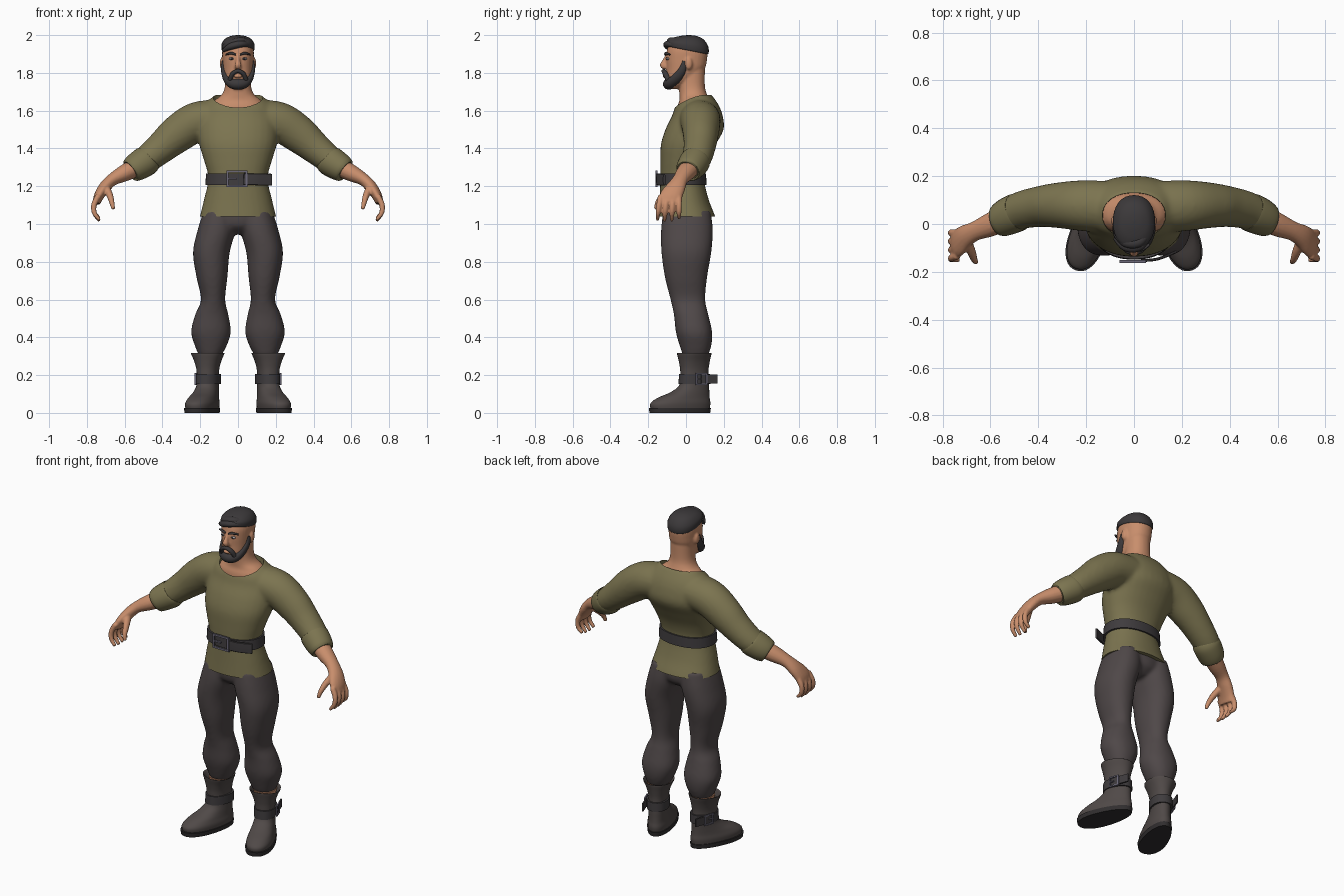
import bpy, bmesh
from math import sin, cos, pi, radians
from mathutils import Vector, Matrix

cube = bpy.data.objects.get("Cube")
if cube:
    bpy.data.objects.remove(cube, do_unlink=True)


def material(name, *rgb):
    m = bpy.data.materials.new(name)
    m.use_nodes = True
    m.diffuse_color = (*rgb, 1)
    bsdf = m.node_tree.nodes["Principled BSDF"]
    bsdf.inputs["Base Color"].default_value = (*rgb, 1)
    bsdf.inputs["Roughness"].default_value = 0.8
    return m


SKIN = material("skin", .58, .27, .15)
SHIRT = material("olive cloth", .2, .175, .08)
CLOTH = material("dark trousers", .078, .064, .065)
BOOT = material("boot leather", .08, .067, .064)
BELT = material("belt leather", .05, .045, .048)
HAIR = material("dark hair", .045, .041, .043)
METAL = material("dull metal", .15, .14, .19)
SOLE = material("sole rubber", .03, .027, .028)
EYE = material("eye grey", .38, .36, .38)


def spline(keys, steps):
    """Smoothly interpolate a list of equal-length tuples."""
    out = []
    for i in range(len(keys) - 1):
        a, b, c, d = (keys[min(max(i + k, 0), len(keys) - 1)] for k in (-1, 0, 1, 2))
        for s in range(steps):
            t = s / steps
            out.append([q + .5 * t * (r - p + t * (2*p - 5*q + 4*r - w + t * (3*(q - r) + w - p)))
                        for p, q, r, w in zip(a, b, c, d)])
    return out + [list(keys[-1])]


def oval(n, power):
    for k in range(n):
        c, s = cos(2 * pi * k / n), sin(2 * pi * k / n)
        f = (abs(c) ** power + abs(s) ** power) ** (-1 / power)
        yield c * f, s * f


def stack(keys, steps=5, n=32, power=2.2, egg=0):
    """Level rings from (z, x, y, x radius, y radius)."""
    return [[Vector((x + rx * c * (1 - egg * s), y + ry * s, z)) for c, s in oval(n, power)]
            for z, x, y, rx, ry in spline(keys, steps)]


def tube(keys, steps=5, n=16, power=2):
    """Rings along a path of (x, y, z, height radius, depth radius)."""
    pts = spline(keys, steps)
    rings = []
    for i, p in enumerate(pts):
        t = (Vector(pts[min(i + 1, len(pts) - 1)][:3]) - Vector(pts[max(i - 1, 0)][:3])).normalized()
        b = Vector((0, 1, 0))
        b = (b - t * b.dot(t)).normalized()
        side = b.cross(t)
        rings.append([Vector(p[:3]) + side * p[3] * c + b * p[4] * s for c, s in oval(n, power)])
    return rings


def ball(x, y, z, rx, ry, rz):
    angles = [pi * (k / 10 - .5) for k in range(11)]
    return stack([(z + rz * sin(a), x, y, rx * cos(a) + .0005, ry * cos(a) + .0005) for a in angles], 1, 16, 2)


def box(x, y, z, w, d, h):
    return [[Vector((x + i * w, y + j * d, z + k * h)) for i, j in ((-1, -1), (1, -1), (1, 1), (-1, 1))]
            for k in (-1, 1)]


def buckle(x, y, z, w, h, t):
    """Rectangular frame with a prong, facing the front."""
    return ([box(x, y, z + s * h, w + t, t, t) for s in (-1, 1)]
            + [box(x + s * w, y, z, t, t, h) for s in (-1, 1)]
            + [box(x - w / 2, y, z, w / 2, t, t * .7)])


def place(rings, angle, x, y):
    m = Matrix.Translation((x, y, 0)) @ Matrix.Rotation(radians(angle), 4, 'Z')
    return [[m @ v for v in r] for r in rings]


def flip(rings):
    return [[Vector((-v.x, v.y, v.z)) for v in r] for r in rings]


def modify(ob, kind, **settings):
    mod = ob.modifiers.new(kind.title(), kind)
    for key, value in settings.items():
        setattr(mod, key, value)
    bpy.ops.object.modifier_apply(modifier=mod.name)


def build(name, mat, parts, voxel=0, smooth=3, cutters=()):
    """Make one object from closed lofts, fused when a voxel size is given."""
    bm = bmesh.new()
    for rings in parts:
        loops = [[bm.verts.new(v) for v in r] for r in rings]
        n = len(loops[0])
        for a, b in zip(loops, loops[1:]):
            for k in range(n):
                bm.faces.new((a[k], a[(k + 1) % n], b[(k + 1) % n], b[k]))
        bm.faces.new(loops[0][::-1])
        bm.faces.new(loops[-1])
    bmesh.ops.recalc_face_normals(bm, faces=bm.faces)
    mesh = bpy.data.meshes.new(name)
    bm.to_mesh(mesh)
    bm.free()
    mesh.materials.append(mat)
    ob = bpy.data.objects.new(name, mesh)
    bpy.context.collection.objects.link(ob)
    for other in bpy.context.selected_objects:
        other.select_set(False)
    ob.select_set(True)
    bpy.context.view_layer.objects.active = ob
    if voxel:
        modify(ob, 'REMESH', mode='VOXEL', voxel_size=voxel)
        modify(ob, 'SMOOTH', factor=.5, iterations=smooth)
    for cutter in cutters:
        modify(ob, 'BOOLEAN', operation='DIFFERENCE', object=cutter, solver='EXACT')
        bpy.data.objects.remove(cutter, do_unlink=True)
        bpy.context.view_layer.objects.active = ob
        ob.select_set(True)
    bpy.ops.object.shade_smooth_by_angle(angle=radians(42))
    return ob


def pair(name, mat, parts, **kw):
    build("left_" + name, mat, parts, **kw)
    build("right_" + name, mat, [flip(p) for p in parts], **kw)


# Shirt: torso and sleeves fused, then cut for neckline and hem
neck_cut = build("neckline_cutter", SHIRT, [stack([(1.57, 0, .035, .128, .093), (1.9, 0, .035, .14, .1)], 1)])
hem_cut = build("hem_cutter", SHIRT, [box(0, 0, .9, .5, .5, .14)])
torso = stack([(1.0, 0, .008, .21, .155), (1.04, 0, .005, .202, .15), (1.13, 0, -.01, .18, .13),
               (1.24, 0, -.02, .157, .116), (1.33, 0, -.012, .178, .124), (1.42, 0, .012, .205, .145),
               (1.5, 0, .045, .215, .154), (1.57, 0, .06, .205, .135), (1.63, 0, .06, .18, .113),
               (1.685, 0, .065, .12, .07)])
sleeve = tube([(.1, .07, 1.56, .1, .11), (.22, .077, 1.54, .105, .106), (.32, .078, 1.477, .1, .095),
               (.4, .072, 1.41, .086, .085), (.48, .055, 1.345, .074, .078), (.545, .025, 1.3, .064, .066)], n=24)
build("shirt", SHIRT, [torso, sleeve, flip(sleeve)], voxel=.011, smooth=6, cutters=(neck_cut, hem_cut))
pair("rolled_cuff", SHIRT, [tube([(.478, .054, 1.345, .07, .07), (.487, .05, 1.335, .08, .08),
                                  (.53, .03, 1.307, .076, .078), (.562, .012, 1.287, .067, .069),
                                  (.568, .009, 1.283, .055, .057)], n=24)])

# Trousers: hips and two legs fused
leg = stack([(1.07, .1, .005, .082, .125), (.97, .113, .005, .1, .137), (.85, .141, .002, .097, .132),
             (.72, .138, 0, .082, .112), (.6, .132, .01, .064, .092), (.52, .139, .027, .088, .091),
             (.43, .143, .042, .105, .096), (.36, .144, .05, .086, .085), (.3, .148, .05, .058, .065)])
hips = stack([(.945, 0, .01, .04, .07), (.99, 0, .008, .12, .12), (1.06, 0, .005, .178, .125),
              (1.1, 0, 0, .16, .11)])
build("trousers", CLOTH, [hips, leg, flip(leg)], voxel=.011, smooth=5)

# Belt with buckle and loose tail
build("belt", BELT, [stack([(1.207, 0, -.02, .173, .129), (1.268, 0, -.02, .169, .126)], 1, 40)])
build("belt_tail", BELT, [tube([(.03, -.153, 1.238, .031, .006), (.1, -.146, 1.236, .031, .006),
                                (.178, -.115, 1.235, .031, .006)], power=7)])
build("belt_buckle", METAL, buckle(-.005, -.157, 1.24, .05, .038, .0055))

# Head: skull, neck, nose and ears fused
skull = stack([(1.715, 0, -.065, .03, .025), (1.735, 0, -.055, .052, .045), (1.77, 0, -.03, .068, .073),
               (1.82, 0, -.003, .078, .1), (1.87, 0, .003, .082, .108), (1.92, 0, .006, .083, .107),
               (1.96, 0, .008, .07, .092), (1.98, 0, .01, .045, .06), (1.988, 0, .01, .01, .02)])
neck = stack([(1.55, 0, .05, .15, .1), (1.62, 0, .045, .145, .09), (1.655, 0, .045, .122, .08),
              (1.685, 0, .038, .086, .073), (1.73, 0, .031, .069, .069), (1.82, 0, .03, .066, .07)])
nose = tube([(0, -.098, 1.893, .009, .01), (0, -.112, 1.865, .011, .013), (0, -.121, 1.84, .018, .017),
             (0, -.108, 1.827, .016, .012)])
ear = ball(.084, .014, 1.85, .012, .02, .033)
build("head", SKIN, [skull, neck, nose, ear, flip(ear)], voxel=.0065, smooth=2)
pair("eye", EYE, [ball(.034, -.094, 1.875, .014, .011, .007)])
pair("iris", HAIR, [ball(.033, -.103, 1.875, .006, .004, .006)])
pair("eyebrow", HAIR, [tube([(.011, -.109, 1.896, .005, .006), (.035, -.106, 1.904, .007, .007),
                             (.064, -.086, 1.897, .004, .006)])])

# Hair cap tilted up at the front, with a side-swept fringe
cap = stack([(1.918, 0, .008, .08, .1), (1.925, 0, .008, .087, .111), (1.955, 0, .01, .086, .108),
             (1.982, 0, .013, .066, .08), (1.996, 0, .015, .035, .04), (2.0, 0, .015, .004, .004)])
for ring in cap:
    for v in ring:
        v.z -= .2 * (v.y - .01) * min(1, (2.0 - v.z) / .06)
locks = [tube([(.06, -.035 - d, 1.962 - d, .012, .014), (.02, -.075 - d, 1.97 - d, .018, .022),
               (-.035, -.077 - d, 1.958 - d, .018, .02), (-.078, -.04 - d, 1.935 - d, .009, .012)])
         for d in (0, .017)]
build("hair", HAIR, [cap] + locks)

# Beard along the jaw, moustache and lower lip
jaw = [(.081, -.006, 1.862, .006, .012), (.078, -.02, 1.815, .012, .02), (.062, -.05, 1.772, .019, .027),
       (.035, -.08, 1.747, .027, .03)]
mirrored = [(-k[0], *k[1:]) for k in jaw[::-1]]
build("beard", HAIR, [tube(jaw + [(0, -.09, 1.741, .03, .032)] + mirrored, n=20)])
build("moustache", HAIR, [tube([(-.044, -.09, 1.758, .012, .014), (-.028, -.109, 1.795, .012, .014),
                                (0, -.117, 1.81, .01, .013), (.028, -.109, 1.795, .012, .014),
                                (.044, -.09, 1.758, .012, .014)])])
build("mouth", SKIN, [ball(0, -.107, 1.784, .021, .015, .012)])

# Forearms and hands: palm, four curled fingers and thumb fused
hand = [tube([(.53, .03, 1.305, .05, .054), (.6, -.003, 1.27, .045, .05), (.665, -.03, 1.235, .033, .041),
              (.705, -.052, 1.195, .032, .05), (.735, -.078, 1.15, .027, .06), (.75, -.085, 1.112, .021, .058)])]
for i in range(4):
    y, reach = -.037 - .032 * i, (.014, .002, 0, .006)[i]
    hand.append(tube([(.738, y, 1.15, .016, .016), (.762, y - .003 * i, 1.103, .015, .015),
                      (.76, y - .005 * i, 1.058, .013, .013), (.732, y - .006 * i, 1.016 + reach, .009, .009)]))
hand.append(tube([(.7, -.07, 1.195, .02, .025), (.68, -.115, 1.155, .018, .02),
                  (.668, -.148, 1.115, .014, .015), (.66, -.16, 1.078, .01, .01)]))
pair("forearm_and_hand", SKIN, hand, voxel=.006, smooth=2)

# Boots, turned outward, each with a sole, a strap and a side buckle
TURN, BX, BY = 20, .157, .045
boot = stack([(.015, 0, -.08, .07, .162), (.05, 0, -.079, .073, .166), (.08, 0, -.06, .066, .143),
              (.11, 0, -.025, .059, .106), (.15, 0, 0, .054, .08), (.22, 0, 0, .055, .076),
              (.27, 0, 0, .067, .082), (.313, 0, 0, .086, .09), (.311, 0, 0, .079, .083),
              (.28, 0, 0, .062, .07)], egg=.12)
sole = stack([(0, 0, -.082, .074, .168), (.026, 0, -.082, .077, .172)], 1, 40, egg=.14)
strap = stack([(.152, 0, 0, .062, .086), (.205, 0, 0, .062, .084)], 1)
tail = box(.062, .06, .18, .004, .045, .024)
pair("boot", BOOT, [place(boot, TURN, BX, BY)])
pair("boot_sole", SOLE, [place(sole, TURN, BX, BY)])
pair("boot_strap", BELT, [place(p, TURN, BX, BY) for p in (strap, tail)])
pair("boot_buckle", METAL, [place(p, TURN + 90, BX, BY) for p in buckle(.015, -.067, .18, .027, .028, .004)])
pair("shin", SKIN, [stack([(.26, BX, BY, .05, .055), (.31, BX - .006, BY + .003, .063, .07)], 1)])
